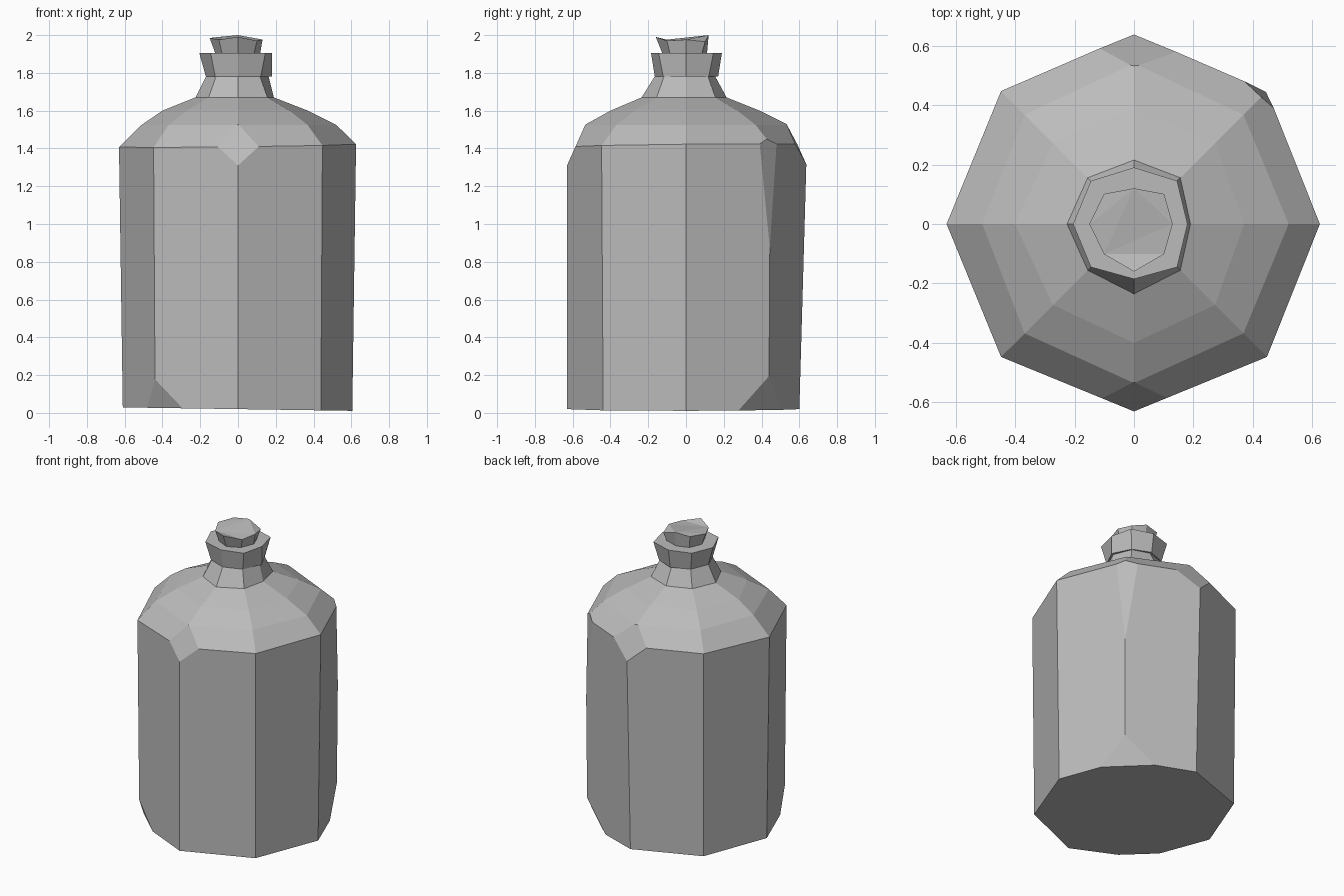
import bpy, bmesh
from math import cos, sin, pi
from mathutils import Vector

cube = bpy.data.objects.get("Cube")
if cube:
    bpy.data.objects.remove(cube, do_unlink=True)

grey = bpy.data.materials.new("plain grey")
grey.use_nodes = True
COLOUR = (0.5, 0.5, 0.5, 1)
grey.diffuse_color = COLOUR
grey.node_tree.nodes["Principled BSDF"].inputs["Base Color"].default_value = COLOUR


def ring(z, east, north, west, south, diagonal, tilt_x=0, tilt_y=0):
    """Eight points around the axis, with four main radii and one corner radius."""
    radii = [east, diagonal, north, diagonal, west, diagonal, south, diagonal]
    points = []
    for i, r in enumerate(radii):
        x, y = r * cos(i * pi / 4), r * sin(i * pi / 4)
        points.append(Vector((x, y, z + tilt_x * x + tilt_y * y)))
    return points


def loft(rings):
    """Closed mesh through a stack of rings."""
    bm = bmesh.new()
    loops = [[bm.verts.new(p) for p in points] for points in rings]
    for low, high in zip(loops, loops[1:]):
        for i in range(8):
            j = (i + 1) % 8
            bm.faces.new((low[i], low[j], high[j], high[i]))
    bm.faces.new(loops[0][::-1])
    bm.faces.new(loops[-1])
    return bm


def chip(bm, a, b, c):
    """Slice off a corner along the plane through three points."""
    a, b, c = Vector(a), Vector(b), Vector(c)
    normal = (b - a).cross(c - a).normalized()
    if normal.dot(a - Vector((0, 0, 0.8))) < 0:
        normal = -normal
    cut = bmesh.ops.bisect_plane(
        bm, geom=bm.verts[:] + bm.edges[:] + bm.faces[:], dist=0.0005,
        plane_co=a, plane_no=normal, clear_outer=True)
    edges = [e for e in cut["geom_cut"]
             if isinstance(e, bmesh.types.BMEdge) and e.is_boundary]
    bmesh.ops.holes_fill(bm, edges=edges, sides=0)


def finish(bm, name):
    bmesh.ops.recalc_face_normals(bm, faces=bm.faces[:])
    mesh = bpy.data.meshes.new(name)
    bm.to_mesh(mesh)
    bm.free()
    mesh.materials.append(grey)
    obj = bpy.data.objects.new(name, mesh)
    bpy.context.collection.objects.link(obj)
    return obj


# Bottle body: wall, sloping shoulder and neck
body = loft([
    ring(0.02, 0.605, 0.60, 0.61, 0.63, 0.62, -0.015),
    ring(1.415, 0.625, 0.64, 0.63, 0.63, 0.632, 0.012, 0.01),
    ring(1.525, 0.52, 0.54, 0.51, 0.535, 0.52),
    ring(1.60, 0.37, 0.39, 0.40, 0.40, 0.385),
    ring(1.67, 0.19, 0.215, 0.225, 0.235, 0.22),
    ring(1.79, 0.16, 0.15, 0.165, 0.16, 0.16),
])
# Worn corners: front and back shoulder, back left edge, two base corners
chip(body, (0, -0.63, 1.31), (-0.1, -0.585, 1.41), (0.09, -0.585, 1.41))
chip(body, (0, 0.64, 1.31), (-0.11, 0.59, 1.42), (0.14, 0.58, 1.42))
chip(body, (0.44, 0.44, 1.0), (0.47, 0.39, 1.42), (0.37, 0.48, 1.44))
chip(body, (-0.46, -0.45, 0.24), (-0.54, -0.27, 0.02), (-0.25, -0.54, 0.02))
chip(body, (0.43, 0.44, 0.18), (0.48, 0.30, 0.02), (0.27, 0.50, 0.03))
finish(body, "bottle_body")

# Thick lip around the mouth
lip = loft([
    ring(1.78, 0.18, 0.17, 0.17, 0.165, 0.17),
    ring(1.905, 0.18, 0.19, 0.205, 0.185, 0.205),
])
finish(lip, "mouth_lip")

# Tapered stopper with a slightly ragged top
stopper = loft([
    ring(1.89, 0.115, 0.11, 0.115, 0.12, 0.115),
    ring(1.98, 0.13, 0.12, 0.15, 0.16, 0.143, -0.03, 0.07),
])
stopper.verts.ensure_lookup_table()
stopper.verts[8 + 2].co.z = 2.0
stopper.verts[8 + 6].co.z = 1.99
stopper.verts[8 + 1].co.z = 1.965
bmesh.ops.triangulate(stopper, faces=[f for f in stopper.faces if len(f.verts) > 4])
finish(stopper, "stopper")
